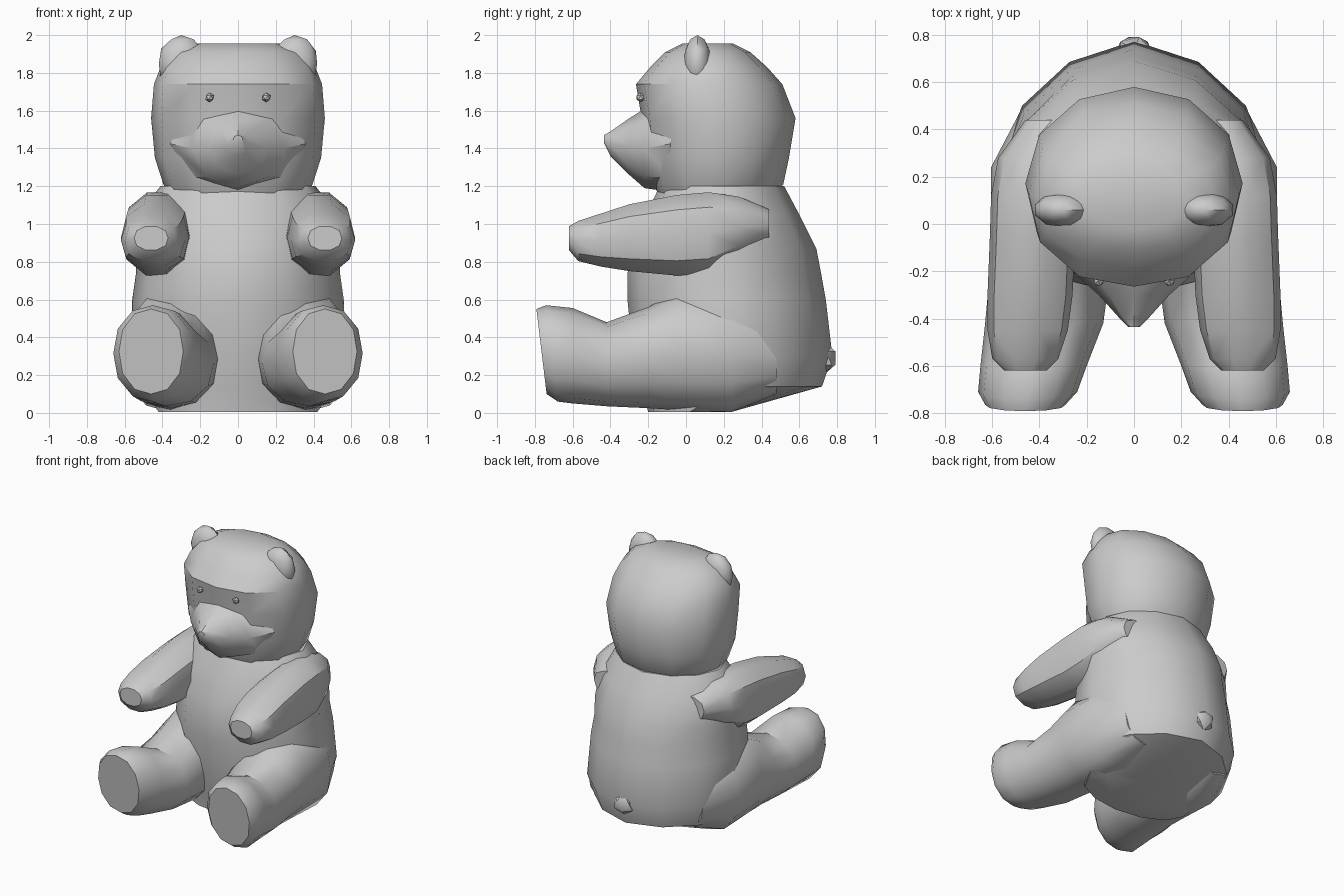
import bpy, bmesh, math
from mathutils import Vector

if "Cube" in bpy.data.objects:
    bpy.data.objects.remove(bpy.data.objects["Cube"])


def finish(name, bm, angle=38):
    bmesh.ops.recalc_face_normals(bm, faces=bm.faces)
    me = bpy.data.meshes.new(name)
    bm.to_mesh(me)
    bm.free()
    ob = bpy.data.objects.new(name, me)
    bpy.context.collection.objects.link(ob)
    bpy.ops.object.select_all(action='DESELECT')
    ob.select_set(True)
    bpy.context.view_layer.objects.active = ob
    bpy.ops.object.shade_smooth_by_angle(angle=math.radians(angle))
    return ob


def loft(name, sections, axis, sides=12, power=2.2, side=1, tilt=0.0, back=None):
    """Skin rounded sections (position, u0, u1, v0, v1) set along z or y."""
    bm = bmesh.new()
    rings = []
    for p, u0, u1, v0, v1 in sections:
        ring = []
        for i in range(sides):
            a = 2 * math.pi * i / sides
            c, s = math.cos(a), math.sin(a)
            e = back if back and s > 0 else power
            k = (abs(c) ** e + abs(s) ** e) ** (-1 / e)
            u = (u0 + u1) / 2 + k * c * (u1 - u0) / 2
            v = (v0 + v1) / 2 + k * s * (v1 - v0) / 2
            if axis == 'z':
                co = (u * side, v, p)
            else:
                lean = tilt * (v - (v0 + v1) / 2) if p < -0.65 else 0
                co = (u * side, p - lean, v)
            ring.append(bm.verts.new(co))
        rings.append(ring)
    for a, b in zip(rings, rings[1:]):
        for i in range(sides):
            j = (i + 1) % sides
            bm.faces.new((a[i], a[j], b[j], b[i]))
    bm.faces.new(rings[0])
    bm.faces.new(rings[-1])
    return finish(name, bm)


def blob(name, centre, size, subdivisions=1):
    """Low-poly ellipsoid."""
    bm = bmesh.new()
    bmesh.ops.create_icosphere(bm, subdivisions=subdivisions, radius=1)
    bmesh.ops.scale(bm, vec=Vector(size), verts=bm.verts)
    bmesh.ops.translate(bm, vec=Vector(centre), verts=bm.verts)
    return finish(name, bm)


# Torso: (z, half width, front y, back y)
torso = [(0.005, 0.42, -0.20, 0.24), (0.14, 0.52, -0.24, 0.72),
         (0.30, 0.57, -0.28, 0.775), (0.60, 0.56, -0.31, 0.74),
         (0.74, 0.54, -0.31, 0.715), (0.87, 0.545, -0.28, 0.69),
         (1.05, 0.53, -0.21, 0.60), (1.20, 0.41, -0.14, 0.52)]
loft("torso", [(z, -w, w, f, b) for z, w, f, b in torso], 'z', power=2.0, back=1.75)

# Head
head = [(1.165, 0.37, -0.15, 0.47), (1.21, 0.395, -0.17, 0.515),
        (1.35, 0.44, -0.21, 0.545), (1.56, 0.46, -0.235, 0.58),
        (1.74, 0.445, -0.265, 0.51), (1.83, 0.41, -0.19, 0.43),
        (1.91, 0.34, -0.11, 0.34), (1.955, 0.22, -0.02, 0.25)]
loft("head", [(z, -w, w, f, b) for z, w, f, b in head], 'z', power=2.25, back=2.05)

# Snout: (y, half width, bottom z, top z)
snout = [(-0.08, 0.36, 1.17, 1.68), (-0.22, 0.24, 1.19, 1.61),
         (-0.30, 0.15, 1.26, 1.56), (-0.40, 0.06, 1.36, 1.49),
         (-0.435, 0.025, 1.43, 1.47)]
loft("snout", [(y, -w, w, b, t) for y, w, b, t in snout], 'y', 8, 2.0)

# Tail
blob("tail", (0, 0.74, 0.29), (0.08, 0.06, 0.08))

# Limbs: (y, inner x, outer x, bottom z, top z)
arm = [(0.44, 0.20, 0.46, 0.90, 1.08), (0.28, 0.22, 0.575, 0.82, 1.15),
       (0.12, 0.24, 0.605, 0.73, 1.175),
       (-0.05, 0.25, 0.61, 0.72, 1.16), (-0.30, 0.26, 0.62, 0.745, 1.11),
       (-0.45, 0.28, 0.62, 0.77, 1.06), (-0.57, 0.32, 0.60, 0.80, 1.02),
       (-0.62, 0.37, 0.55, 0.86, 0.99)]
leg = [(0.48, 0.14, 0.48, 0.10, 0.50), (0.24, 0.12, 0.605, 0.005, 0.62),
       (-0.05, 0.11, 0.605, 0.015, 0.64), (-0.20, 0.10, 0.61, 0.025, 0.56),
       (-0.42, 0.13, 0.63, 0.035, 0.48), (-0.60, 0.20, 0.65, 0.05, 0.555),
       (-0.71, 0.24, 0.66, 0.06, 0.57), (-0.765, 0.29, 0.63, 0.10, 0.55)]

for side, label in ((-1, "left"), (1, "right")):
    loft("arm_" + label, arm, 'y', 10, 2.3, side)
    loft("leg_" + label, leg, 'y', 12, 2.2, side, 0.12)
    blob("ear_" + label, (0.30 * side, 0.06, 1.85), (0.125, 0.075, 0.15), 2)
    blob("eye_" + label, (0.15 * side, -0.24, 1.67), (0.025, 0.025, 0.025))
